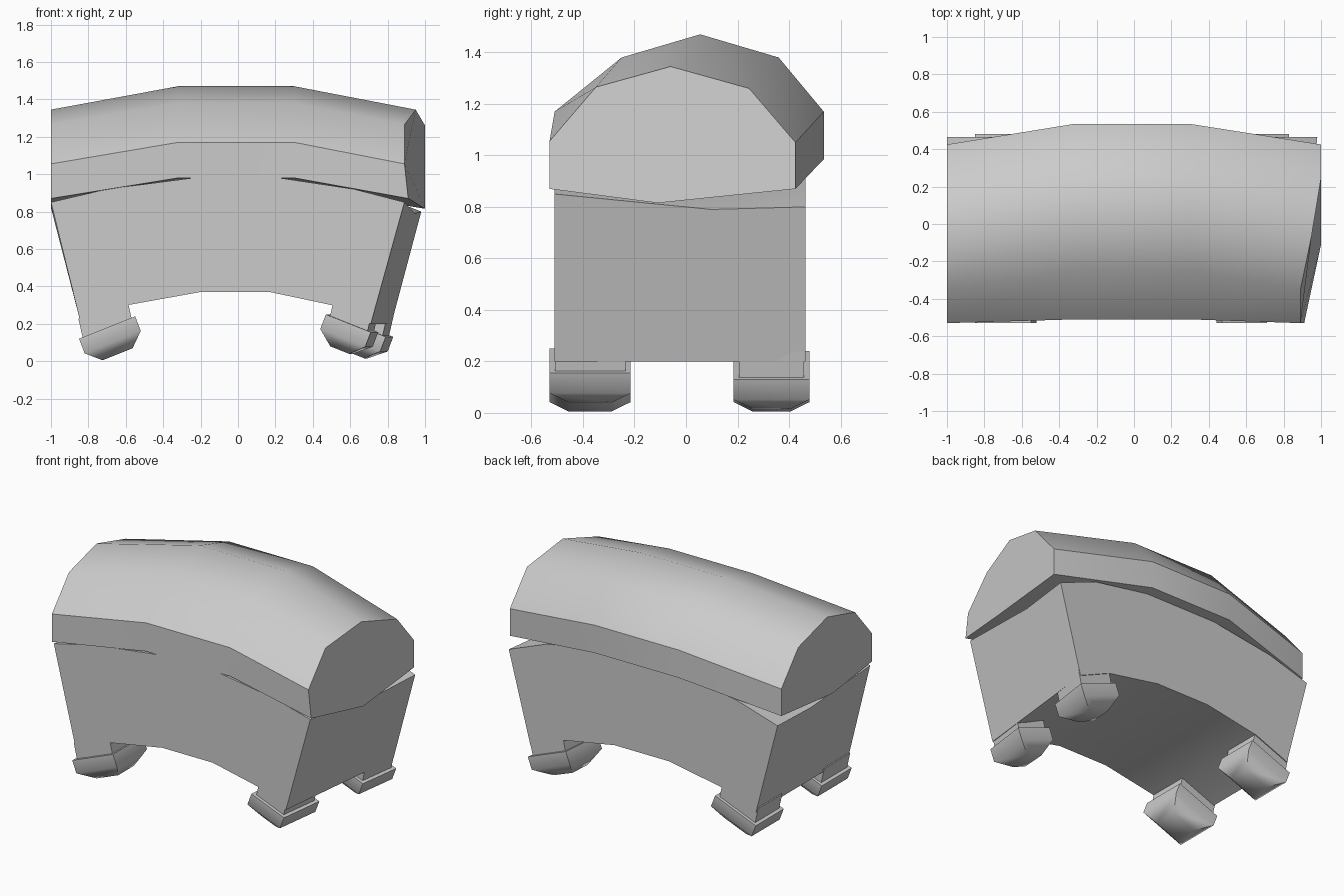
import bpy, bmesh, math
from mathutils import Vector

if "Cube" in bpy.data.objects:
    bpy.data.objects.remove(bpy.data.objects["Cube"])


def loft(name, rings, smooth):
    """Skin a closed solid through rings with equal point counts."""
    bm = bmesh.new()
    vr = [[bm.verts.new(p) for p in r] for r in rings]
    n = len(vr[0])
    for a, b in zip(vr, vr[1:]):
        for i in range(n):
            j = (i + 1) % n
            bm.faces.new((a[i], a[j], b[j], b[i]))
    bm.faces.new(vr[0])
    bm.faces.new(vr[-1])
    bmesh.ops.recalc_face_normals(bm, faces=bm.faces[:])
    me = bpy.data.meshes.new(name)
    bm.to_mesh(me)
    bm.free()
    ob = bpy.data.objects.new(name, me)
    bpy.context.collection.objects.link(ob)
    bpy.ops.object.select_all(action='DESELECT')
    ob.select_set(True)
    bpy.context.view_layer.objects.active = ob
    bpy.ops.object.shade_smooth_by_angle(angle=math.radians(smooth))
    return ob


# Lid: faceted barrel section, arched along x, with a skewed right end
end_yz = [(-.53, .87), (-.53, 1.055), (-.35, 1.265), (-.06, 1.345),
          (.245, 1.26), (.425, 1.05), (.425, .87), (-.11, .815)]
mid_yz = [(-.51, .98), (-.51, 1.17), (-.25, 1.38), (.055, 1.47),
          (.36, 1.38), (.535, 1.17), (.535, .985), (0, .93)]
right_x = [.91, .89, .89, .95, 1, 1, 1, 1]
loft("lid", [
    [(-1, y, z) for y, z in end_yz],
    [(-.32, y, z) for y, z in mid_yz],
    [(.3, y, z) for y, z in mid_yz],
    [(x, y, z) for x, (y, z) in zip(right_x, end_yz)],
], 35)

# Body: arched tub; (bottom x front/back, bottom z, top x front/back, top z front/middle/back)
stations = [
    (-.84, -.84, .20, -1.0, -1.0, .85, .80, .82),
    (-.59, -.59, .30, -.70, -.70, .92, .90, .91),
    (-.20, -.20, .37, -.24, -.24, .98, .96, .98),
    (.17, .20, .37, .22, .27, .98, .96, .98),
    (.50, .59, .30, .62, .70, .92, .90, .91),
    (.71, .82, .20, .89, .98, .85, .79, .80),
]
YF, YB = -.51, .465
loft("body", [
    [(bf, YF, zb), (tf, YF, zf), ((tf + tb) / 2 + .01, .1, zm),
     (tb, YB, zk), (bb, YB, zb)]
    for bf, bb, zb, tf, tb, zf, zm, zk in stations
], 25)


def foot(place, y0, y1, inner, outer, zi, zo):
    """Tilted foot with a chamfered sole, and the short leg above it."""
    s = 1 if outer[0] > 0 else -1
    top = [Vector((inner[0], y0, zi)), Vector((outer[0], y0, zo)),
           Vector((outer[1], y1, zo)), Vector((inner[1], y1, zi))]
    down = Vector((-s * .03, 0, -.078))

    def inset(ring, d):
        a, b, c, e = ring
        u, w = (b - a).normalized() * d, (c - b).normalized() * d
        return [a + u + w, b - u + w, c - u - w, e + u - w]

    mid = [p + down for p in top]
    sole = [p + Vector((-s * .026, 0, -.065)) for p in inset(mid, .075)]
    loft(place + "_foot", [top, mid, sole], 50)
    base = inset(top, .021)
    loft(place + "_leg", [[p + Vector((-s * .002, 0, -.01)) for p in base],
                          [p + Vector((s * .023, 0, .1)) for p in base]], 25)


foot("front_left", -.53, -.215, (-.55, -.55), (-.85, -.85), .24, .12)
foot("back_left", .185, .48, (-.55, -.55), (-.85, -.85), .24, .12)
foot("front_right", -.53, -.215, (.47, .50), (.71, .75), .25, .155)
foot("back_right", .185, .48, (.52, .55), (.79, .83), .24, .13)
